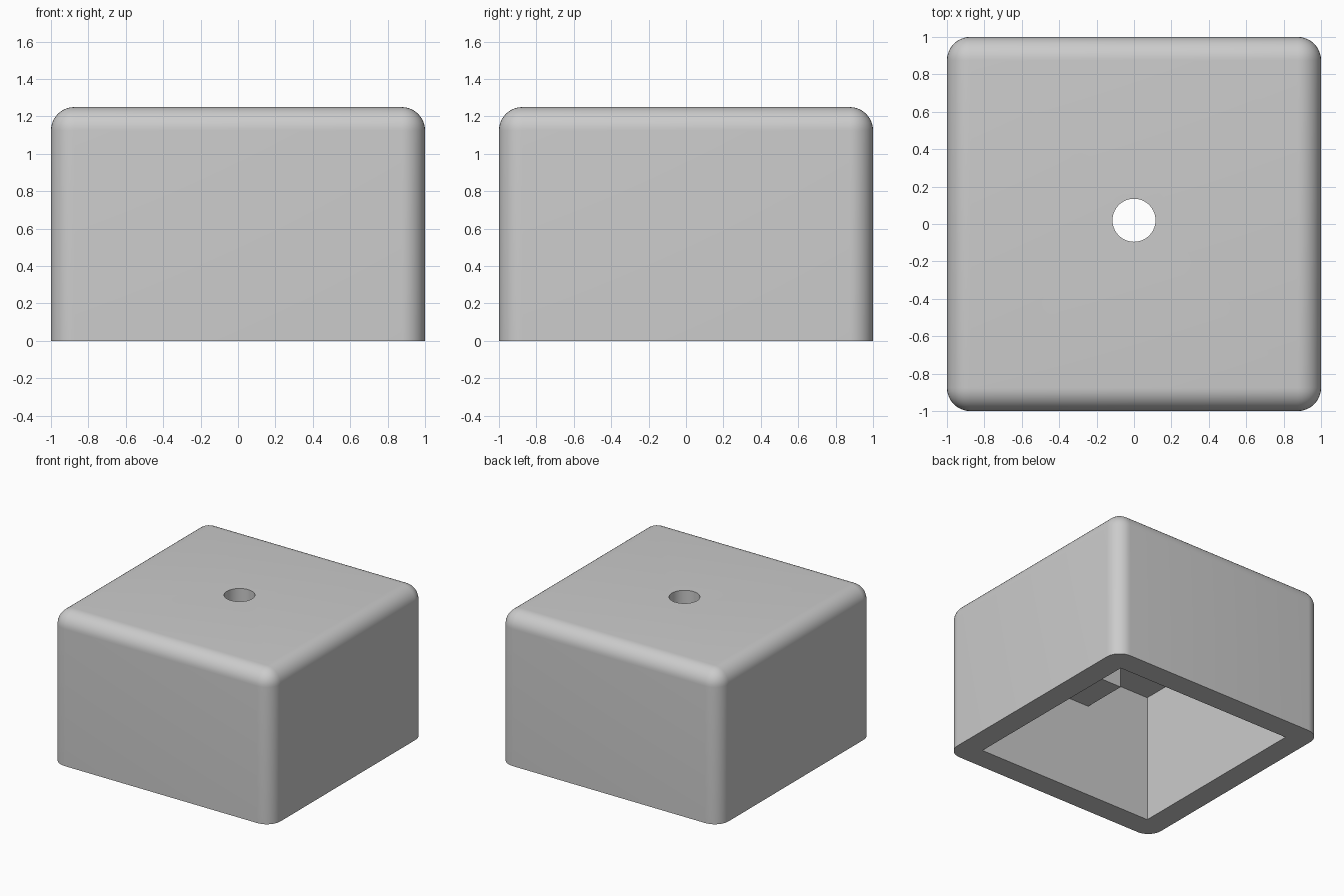
import bpy
import bmesh
from mathutils import Matrix, Vector

cube = bpy.data.objects.get("Cube")
if cube:
    bpy.data.objects.remove(cube, do_unlink=True)

WIDTH, HEIGHT, ROUND = 2.0, 1.25, 0.125
WALL = 0.19
CEILING = HEIGHT - WALL
INNER = WIDTH / 2 - WALL

grey = bpy.data.materials.new("light grey")
grey.use_nodes = True
colour = (0.6, 0.6, 0.6, 1)
grey.diffuse_color = colour
grey.node_tree.nodes["Principled BSDF"].inputs["Base Color"].default_value = colour


def add_object(name, bm, helper=False):
    mesh = bpy.data.meshes.new(name)
    bm.to_mesh(mesh)
    bm.free()
    mesh.materials.append(grey)
    obj = bpy.data.objects.new(name, mesh)
    bpy.context.collection.objects.link(obj)
    obj.hide_render = helper
    return obj


def box(low, high):
    low, high = Vector(low), Vector(high)
    bm = bmesh.new()
    bmesh.ops.create_cube(bm, size=1, matrix=Matrix.Translation((low + high) / 2)
                          @ Matrix.Diagonal((*(high - low), 1)))
    return bm


# Outer shell, rounded everywhere except around the open bottom
half = WIDTH / 2
bm = box((-half, -half, 0), (half, half, HEIGHT))
edges = [e for e in bm.edges if max(v.co.z for v in e.verts) > 0.1]
bmesh.ops.bevel(bm, geom=edges, offset=ROUND, segments=10, profile=0.5,
                affect='EDGES')
shell = add_object("hollow_cover", bm)

# Cutters: square cavity and round top hole
cavity = add_object("cavity_cutter",
                    box((-INNER, -INNER, -0.2), (INNER, INNER, CEILING)), True)
bm = bmesh.new()
bmesh.ops.create_cone(bm, cap_ends=True, segments=64, radius1=0.115,
                      radius2=0.115, depth=0.8,
                      matrix=Matrix.Translation((0, 0.02, HEIGHT)))
hole = add_object("hole_cutter", bm, True)

# Block under the ceiling against the front wall
block = add_object("inner_block",
                   box((-0.23, -INNER - 0.05, 0.77), (0.23, -0.43, CEILING + 0.05)), True)

bpy.context.view_layer.objects.active = shell
shell.select_set(True)
for tool, operation in ((cavity, 'DIFFERENCE'), (hole, 'DIFFERENCE'), (block, 'UNION')):
    mod = shell.modifiers.new(tool.name, 'BOOLEAN')
    mod.object = tool
    mod.operation = operation
    mod.solver = 'EXACT'
    bpy.ops.object.modifier_apply(modifier=mod.name)
    bpy.data.objects.remove(tool, do_unlink=True)

bpy.ops.object.shade_smooth_by_angle(angle=0.6)
